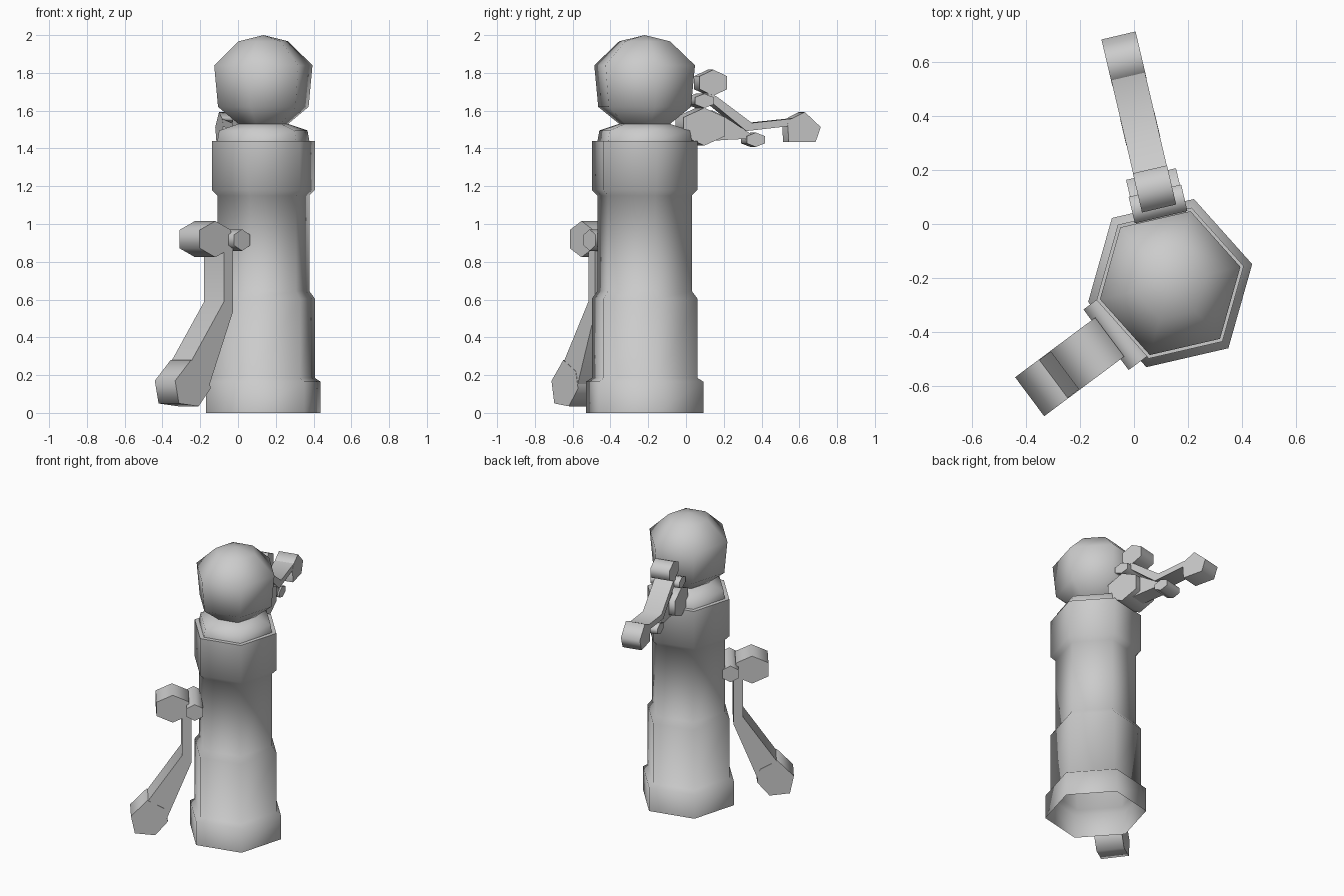
import bpy, bmesh, math
from mathutils import Vector

cube = bpy.data.objects.get("Cube")
if cube:
    bpy.data.objects.remove(cube, do_unlink=True)

grey = bpy.data.materials.new("plain_grey")
grey.use_nodes = True
grey.diffuse_color = (0.6, 0.6, 0.6, 1)
grey.node_tree.nodes["Principled BSDF"].inputs["Base Color"].default_value = (0.6, 0.6, 0.6, 1)


def finish(name, bm):
    """Turn a bmesh into a smooth object that keeps its square rims crisp."""
    bmesh.ops.recalc_face_normals(bm, faces=bm.faces)
    mesh = bpy.data.meshes.new(name)
    bm.to_mesh(mesh)
    bm.free()
    mesh.materials.append(grey)
    obj = bpy.data.objects.new(name, mesh)
    bpy.context.collection.objects.link(obj)
    bpy.ops.object.select_all(action='DESELECT')
    obj.select_set(True)
    bpy.context.view_layer.objects.active = obj
    bpy.ops.object.shade_smooth_by_angle(angle=math.radians(75))
    return obj


def hexagon(s, z, rs, rz):
    """Six-sided outline with a corner at the top."""
    return [(s + rs * math.sin(math.radians(60 * i)),
             z + rz * math.cos(math.radians(60 * i))) for i in range(6)]


def prism(name, outline, width, origin, angle):
    """Extrude an (outward, height) outline sideways, centred on a lever plane."""
    a = math.radians(angle)
    out = Vector((math.cos(a), math.sin(a), 0))
    side = Vector((-math.sin(a), math.cos(a), 0))
    bm = bmesh.new()
    rows = []
    for w in (-width / 2, width / 2):
        rows.append([bm.verts.new(Vector((*origin, z)) + out * s + side * w)
                     for s, z in outline])
        bm.faces.new(rows[-1])
    n = len(outline)
    for i in range(n):
        j = (i + 1) % n
        bm.faces.new((rows[0][i], rows[0][j], rows[1][j], rows[1][i]))
    return finish(name, bm)


def lathe(name, profile, centre, turn, stretch, sides=6):
    """Six-sided column from (radius, height) pairs, open below, closed at the tip."""
    bm = bmesh.new()
    t = math.radians(turn)
    rings = []
    for r, z in profile:
        ring = []
        for i in range(sides):
            a = math.tau * i / sides
            x, y = r * math.cos(a), r * stretch * math.sin(a)
            ring.append(bm.verts.new((centre[0] + x * math.cos(t) - y * math.sin(t),
                                      centre[1] + x * math.sin(t) + y * math.cos(t), z)))
        rings.append(ring)
    for low, high in zip(rings, rings[1:]):
        for i in range(sides):
            j = (i + 1) % sides
            bm.faces.new((low[i], low[j], high[j], high[i]))
    tip = bm.verts.new((*centre, 2.0))
    for i in range(sides):
        bm.faces.new((rings[-1][i], rings[-1][(i + 1) % sides], tip))
    return finish(name, bm)


# Column with stepped base, collar, shoulder and rounded cap
lathe("column", [(0.312, 0), (0.312, 0.165), (0.28, 0.185), (0.28, 0.605),
                 (0.25, 0.645), (0.25, 1.15), (0.28, 1.18), (0.28, 1.44),
                 (0.25, 1.44), (0.24, 1.495), (0.135, 1.53), (0.246, 1.62),
                 (0.267, 1.84), (0.135, 1.967)],
      (0.134, -0.219), 13.0, 1.05)

# Front lever: axle, drum, bent bar and weighted end
front = ((-0.078, -0.41), 216.7)
prism("front_axle", hexagon(-0.02, 0.915, 0.06, 0.057), 0.28, *front)
prism("front_drum", hexagon(0.119, 0.92, 0.12, 0.096), 0.18, *front)
prism("front_bar", [(0, 0.93), (0, 0.54), (0.16, 0.14), (0.30, 0.24),
                    (0.06, 0.59), (0.06, 0.93)], 0.176, *front)
prism("front_weight", [(0.385, 0.17), (0.36, 0.05), (0.23, 0.035),
                       (0.15, 0.13), (0.17, 0.22), (0.28, 0.28)], 0.18, *front)

# Rear lever: smaller copy of the same idea, swung outward
rear = ((0.076, 0.13), 103.2)
prism("rear_axle", hexagon(-0.057, 1.652, 0.058, 0.038), 0.2, *rear)
prism("rear_drum", hexagon(0.0, 1.748, 0.086, 0.069), 0.13, *rear)
prism("rear_bar", [(-0.03, 1.70), (-0.025, 1.656), (0.18, 1.492), (0.43, 1.52),
                   (0.43, 1.558), (0.21, 1.535), (0.018, 1.675)], 0.128, *rear)
prism("rear_weight", [(0.404, 1.53), (0.43, 1.56), (0.497, 1.593),
                      (0.584, 1.513), (0.556, 1.434), (0.41, 1.434)], 0.13, *rear)

# Rear bracket below the lever, tapering to a small pin
prism("rear_hub", hexagon(-0.056, 1.515, 0.13, 0.1), 0.19, *rear)
prism("rear_bracket", [(0.0, 1.60), (0.06, 1.57), (0.21, 1.475),
                       (0.21, 1.452), (0.06, 1.445), (0.0, 1.44)], 0.11, *rear)
prism("rear_pin", hexagon(0.231, 1.446, 0.057, 0.038), 0.13, *rear)
